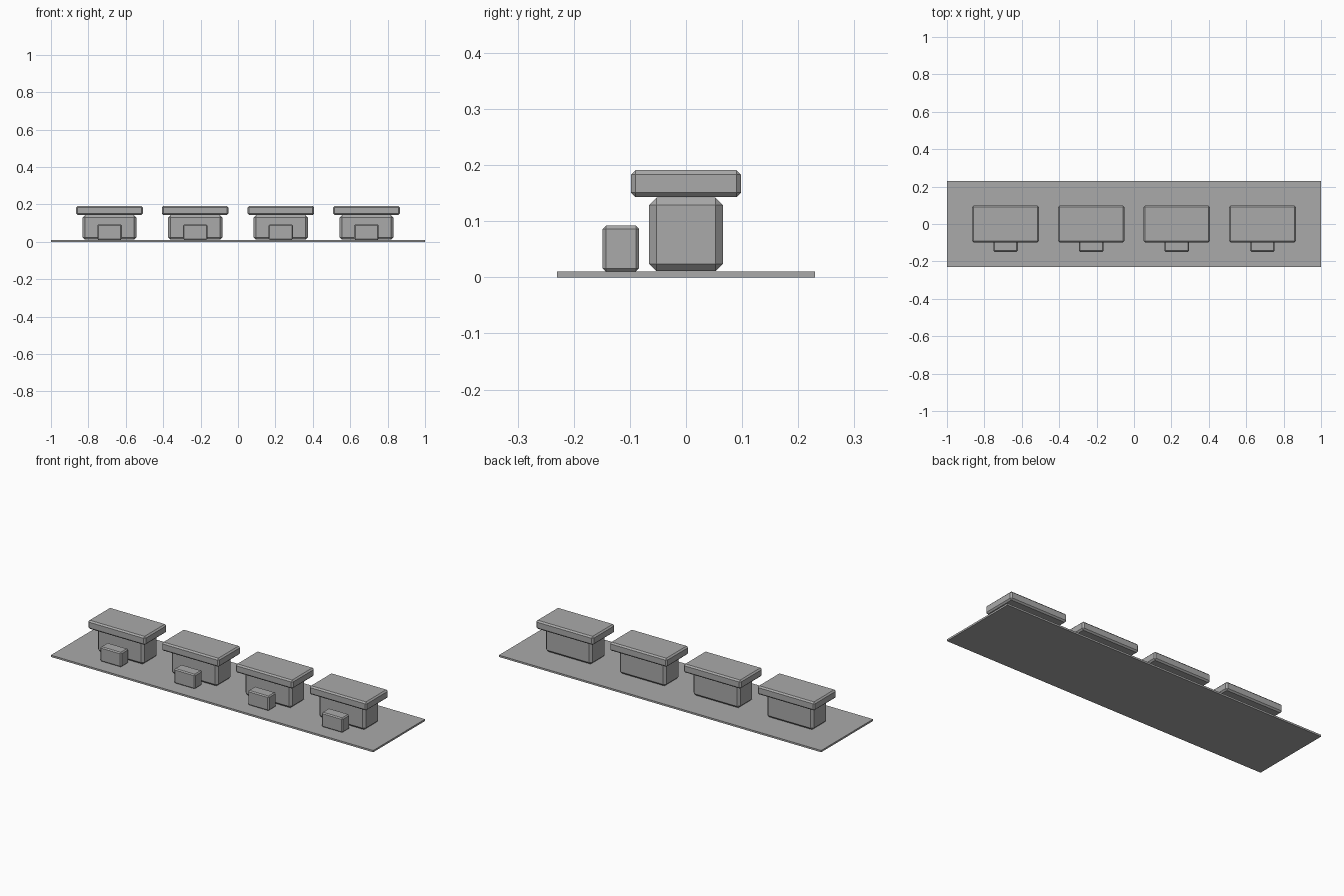
import bpy
import bmesh
from mathutils import Matrix, Vector

cube = bpy.data.objects.get("Cube")
if cube:
    bpy.data.objects.remove(cube, do_unlink=True)

# Single plain grey
GREY = (0.4, 0.4, 0.4, 1.0)
grey = bpy.data.materials.new("plain_grey")
grey.use_nodes = True
grey.diffuse_color = GREY
grey.node_tree.nodes["Principled BSDF"].inputs["Base Color"].default_value = GREY


def block(name, centre, size, chamfer=0.0):
    """Box with all edges cut by a single flat chamfer."""
    bm = bmesh.new()
    bmesh.ops.create_cube(bm, size=1.0, matrix=Matrix.Diagonal((*size, 1.0)))
    if chamfer:
        bmesh.ops.bevel(bm, geom=bm.edges[:], offset=chamfer, segments=1,
                        affect='EDGES', clamp_overlap=True)
    mesh = bpy.data.meshes.new(name)
    bm.to_mesh(mesh)
    bm.free()
    mesh.materials.append(grey)
    obj = bpy.data.objects.new(name, mesh)
    obj.location = Vector(centre)
    bpy.context.collection.objects.link(obj)
    return obj


# Floor slab
block("floor_slab", (0, 0, 0.005), (2.0, 0.46, 0.01))

# Row of four desks, each with a stool in front
SPACING = 0.458
for i in range(4):
    x = (i - 1.5) * SPACING
    n = i + 1
    block(f"desk_body_{n}", (x, 0, 0.0765), (0.29, 0.131, 0.131), 0.013)
    block(f"desk_top_{n}", (x, 0, 0.167), (0.356, 0.196, 0.048), 0.008)
    block(f"stool_{n}", (x, -0.116, 0.051), (0.131, 0.065, 0.082), 0.006)
